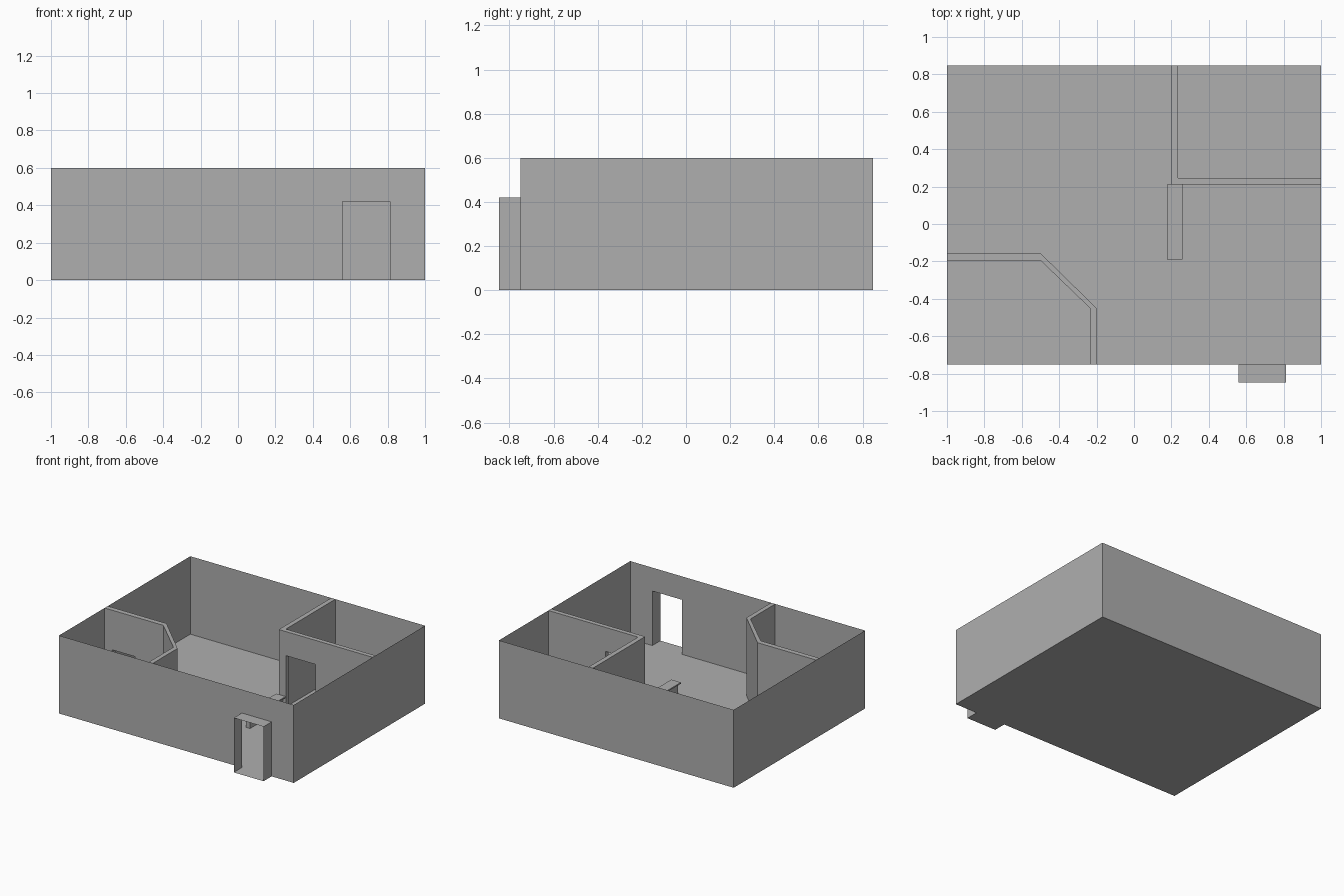
import bpy
import bmesh

if "Cube" in bpy.data.objects:
    bpy.data.objects.remove(bpy.data.objects["Cube"])

L, R, FRONT, BACK, H = -1.0, 1.0, -0.75, 0.848, 0.6
PORCH = -0.848
DOOR_L, DOOR_R, DOOR_H = 0.558, 0.812, 0.42

# Dark grey for the whole model
grey = bpy.data.materials.new("dark_grey")
grey.diffuse_color = (0.43, 0.43, 0.43, 1)
grey.use_nodes = True
grey.node_tree.nodes["Principled BSDF"].inputs["Base Color"].default_value = grey.diffuse_color


def finish(name, bm):
    mesh = bpy.data.meshes.new(name)
    bm.to_mesh(mesh)
    bm.free()
    mesh.materials.append(grey)
    obj = bpy.data.objects.new(name, mesh)
    bpy.context.collection.objects.link(obj)
    return obj


def sheet(name, faces):
    """Single-thickness panels welded along shared corners."""
    bm = bmesh.new()
    for pts in faces:
        bm.faces.new([bm.verts.new(p) for p in pts])
    bmesh.ops.remove_doubles(bm, verts=bm.verts, dist=1e-5)
    bmesh.ops.recalc_face_normals(bm, faces=bm.faces)
    return finish(name, bm)


def prism(name, pts, offset):
    """Closed solid: a flat outline extruded by an offset vector."""
    bm = bmesh.new()
    face = bm.faces.new([bm.verts.new(p) for p in pts])
    ext = bmesh.ops.extrude_face_region(bm, geom=[face], use_keep_orig=True)
    verts = [g for g in ext["geom"] if isinstance(g, bmesh.types.BMVert)]
    bmesh.ops.translate(bm, vec=offset, verts=verts)
    bmesh.ops.recalc_face_normals(bm, faces=bm.faces)
    return finish(name, bm)


def door_outline(x0, x1, d0, d1, dh, y):
    """Wall elevation with a doorway notched up from the floor."""
    xz = [(x0, 0), (d0, 0), (d0, dh), (d1, dh), (d1, 0), (x1, 0), (x1, H), (x0, H)]
    return [(x, y, z) for x, z in xz]


def box(name, x0, x1, y0, y1, z0, z1):
    return prism(name, [(x0, y0, z0), (x1, y0, z0), (x1, y1, z0), (x0, y1, z0)],
                 (0, 0, z1 - z0))


# Outer shell: floor, four thin walls, doorway in the front
def side(x):
    return [(x, FRONT, 0), (x, BACK, 0), (x, BACK, H), (x, FRONT, H)]


floor = [(L, FRONT, 0), (DOOR_L, FRONT, 0), (DOOR_R, FRONT, 0),
         (R, FRONT, 0), (R, BACK, 0), (L, BACK, 0)]
back = [(L, BACK, 0), (R, BACK, 0), (R, BACK, H), (L, BACK, H)]
sheet("outer_shell", [floor, back, side(L), side(R),
                      door_outline(L, R, DOOR_L, DOOR_R, DOOR_H, FRONT)])

# Porch: open thin tunnel in front of the doorway
ring = [(DOOR_L, 0), (DOOR_R, 0), (DOOR_R, DOOR_H), (DOOR_L, DOOR_H)]
sheet("entrance_porch", [
    [(a[0], PORCH, a[1]), (b[0], PORCH, b[1]), (b[0], FRONT, b[1]), (a[0], FRONT, a[1])]
    for a, b in zip(ring, ring[1:] + ring[:1])])

# Back right room: wall with doorway, and its side wall
prism("back_room_door_wall", door_outline(0.2, R, 0.263, 0.513, 0.415, 0.211),
      (0, 0.035, 0))
box("back_room_side_wall", 0.2, 0.236, 0.246, BACK, 0, H)

# Front left room: wall with low doorway, then the angled corner wall
prism("front_room_door_wall", door_outline(L, -0.5, -0.935, -0.74, 0.295, -0.195),
      (0, 0.039, 0))
prism("front_room_corner_wall",
      [(x, y, 0) for x, y in [(-0.5, -0.156), (-0.2, -0.45), (-0.2, FRONT),
                              (-0.235, FRONT), (-0.235, -0.45), (-0.5, -0.195)]],
      (0, 0, H))

# Low counter: half wall with an overhanging top
box("counter_base", 0.2, 0.235, -0.19, 0.211, 0, 0.09)
box("counter_top", 0.177, 0.258, -0.19, 0.211, 0.09, 0.1)
